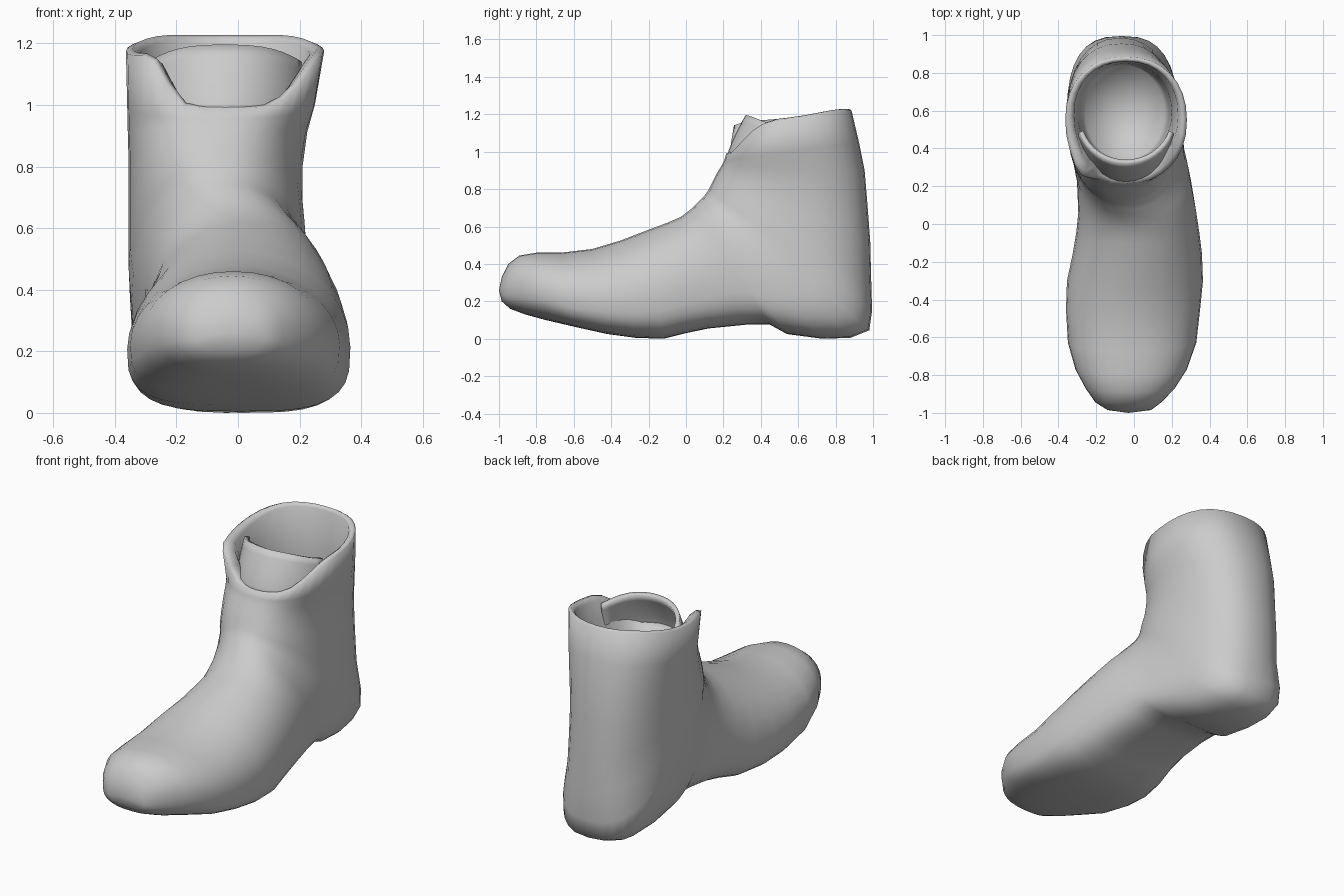
import bpy, bmesh, math

if "Cube" in bpy.data.objects:
    bpy.data.objects.remove(bpy.data.objects["Cube"])

N = 32
mat = bpy.data.materials.new("light grey")
mat.diffuse_color = (0.6, 0.6, 0.6, 1)
mat.use_nodes = True
mat.node_tree.nodes["Principled BSDF"].inputs["Base Color"].default_value = mat.diffuse_color


def spow(v, p):
    return math.copysign(abs(v) ** p, v)


def section(fy, fz, by, bz, xl, xr, m=0.4, n=3.3, top=2.0):
    """Egg-shaped ring between a front/top point and a back/bottom point."""
    pts = []
    cx, hw = (xl + xr) / 2, (xr - xl) / 2
    for i in range(N):
        t = 2 * math.pi * i / N
        c, s = math.cos(t), math.sin(t)
        e = 2 / (top if c > 0 else n)
        v = m + (1 - m) * spow(c, e) if c > 0 else m + m * spow(c, e)
        pts.append((cx + hw * spow(s, e), by + (fy - by) * v, bz + (fz - bz) * v))
    return pts


def smooth(a, b, x):
    k = min(1, max(0, (x - a) / (b - a)))
    return k * k * (3 - 2 * k)


def rim(cx, cy, rx, ry, drop=0.0):
    """Collar edge: dips at the front, with a corner flap on each side."""
    pts = []
    for i in range(N):
        t = 2 * math.pi * i / N
        left = t > math.pi
        a = math.degrees(2 * math.pi - t if left else t)
        k = smooth(18, 52 if left else 78, a)
        z = 0.99 + k * 0.17 + 0.06 * smooth(60, 150, a) - drop
        # The left flap folds forward
        fold = 0.05 * math.exp(-((a - 48) / 16) ** 2) if left else 0
        pts.append((cx + rx * spow(math.sin(t), 0.9),
                    cy - ry * spow(math.cos(t), 0.9) - fold, z))
    return pts


def finish(name, bm):
    bmesh.ops.recalc_face_normals(bm, faces=bm.faces)
    me = bpy.data.meshes.new(name)
    bm.to_mesh(me)
    bm.free()
    me.materials.append(mat)
    for p in me.polygons:
        p.use_smooth = True
    ob = bpy.data.objects.new(name, me)
    bpy.context.collection.objects.link(ob)
    return ob


# Boot body: rings run from the toe, fan around the heel, then up the shaft
toe = [
    (-.985, .33, -.985, .20, -.14, .09), (-.95, .40, -.94, .16, -.205, .145),
    (-.89, .445, -.86, .13, -.255, .215), (-.80, .46, -.75, .10, -.31, .28),
]
foot = [
    (-.67, .46, -.60, .065, -.35, .33), (-.50, .48, -.42, .025, -.36, .35),
    (-.35, .525, -.27, .005, -.355, .365), (-.22, .575, -.12, 0, -.325, .36),
    (-.10, .62, .00, .03, -.305, .345), (-.03, .65, .12, .055, -.295, .33),
]
heel = [
    (.01, .68, .32, .075, -.30, .305), (.035, .70, .45, .075, -.305, .285),
    (.055, .72, .54, .025, -.315, .27), (.075, .74, .73, 0, -.33, .255),
    (.095, .76, .88, .005, -.345, .24), (.11, .78, .98, .045, -.35, .23),
    (.12, .795, .995, .15, -.355, .225),
]
shaft = [
    (.13, .815, .99, .32, -.355, .22), (.145, .845, .985, .52, -.355, .21),
    (.165, .885, .97, .72, -.355, .21), (.19, .925, .955, .90, -.358, .225),
    (.205, .955, .925, 1.05, -.36, .25),
]
rings = [section(*r, n=2.6, top=2.1) for r in toe]
rings += [section(*r) for r in foot]
for k, r in enumerate(heel):
    rings.append(section(*r, m=0.43 + 0.01 * k, n=3.1 - .07 * k, top=2.05 + .05 * k))
rings += [section(*r, m=0.5, n=2.3, top=2.35) for r in shaft]
# Collar edge and the hollow inside
rings += [rim(-.042, .55, .322, .335), rim(-.042, .558, .30, .315, -.008),
          rim(-.042, .575, .275, .285, .01)]
for z, rx, ry in ((.93, .25, .27), (.70, .235, .26), (.42, .21, .25)):
    rings.append([(-.05 + rx * math.sin(2 * math.pi * i / N),
                   .59 - ry * math.cos(2 * math.pi * i / N), z) for i in range(N)])

bm = bmesh.new()
loops = [[bm.verts.new(p) for p in r] for r in rings]
for a, b in zip(loops, loops[1:]):
    for i in range(N):
        j = (i + 1) % N
        bm.faces.new((a[i], a[j], b[j], b[i]))
for loop, tip in ((loops[0], (-.03, -1, .26)), (loops[-1], (-.05, .59, .38))):
    c = bm.verts.new(tip)
    for i in range(N):
        bm.faces.new((loop[i], loop[(i + 1) % N], c))
finish("boot_body", bm)

# Tongue: curved panel rising behind the collar dip, leaning back
bm = bmesh.new()
grid = []
M, H = 16, 6
for r in range(H + 1):
    k = r / H
    row = []
    for i in range(M + 1):
        t = math.radians(-72 + 144 * i / M)
        z = .965 + k * (.225 - .06 * abs(math.sin(t)) ** 3)
        row.append(bm.verts.new((-.042 + (.262 - .012 * k) * math.sin(t),
                                 .56 - (.33 - .10 * k ** 1.3) * math.cos(t), z)))
    grid.append(row)
for a, b in zip(grid, grid[1:]):
    for i in range(M):
        bm.faces.new((a[i], a[i + 1], b[i + 1], b[i]))
tongue = finish("tongue", bm)
mod = tongue.modifiers.new("thickness", "SOLIDIFY")
mod.thickness = 0.025
mod.offset = 0
